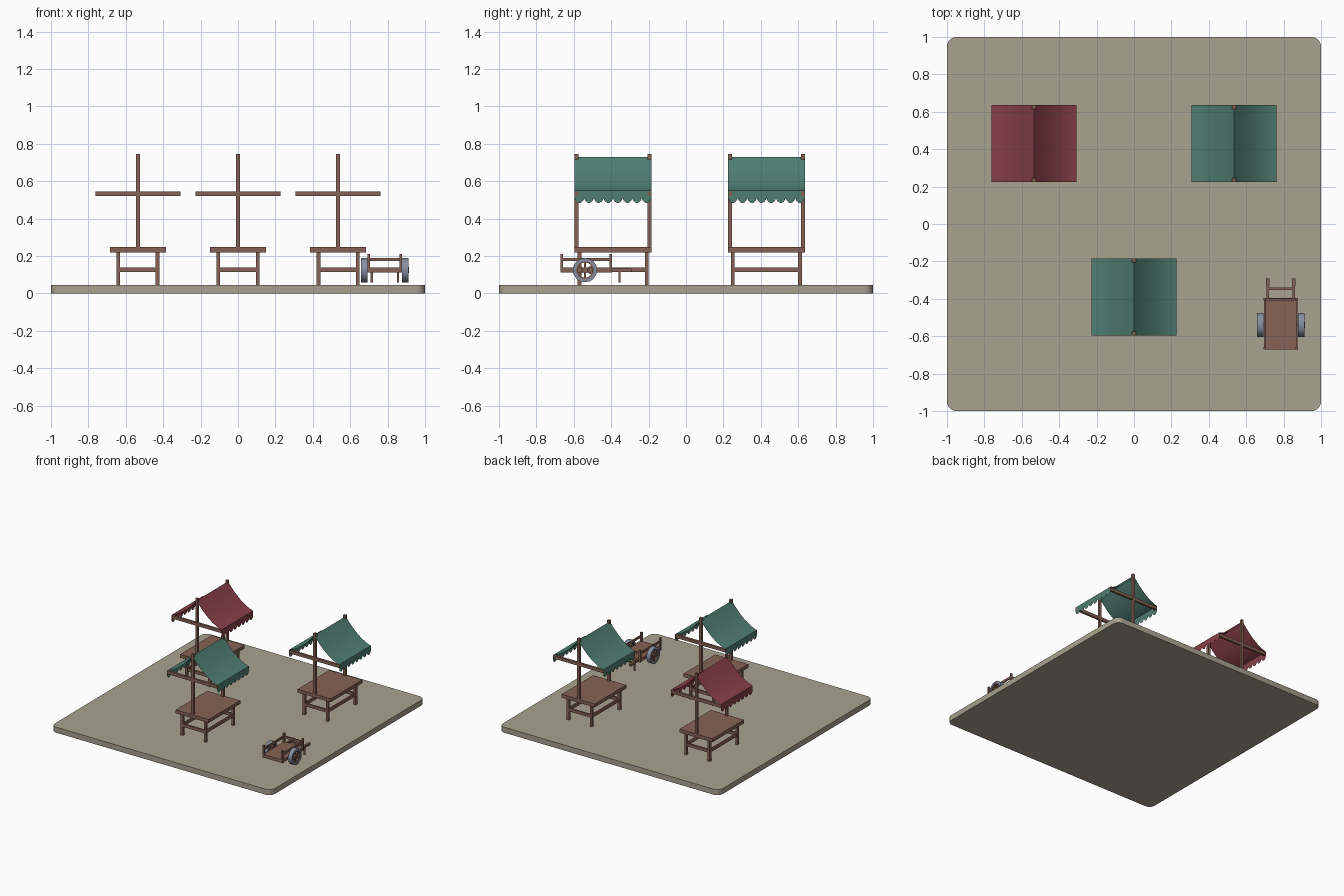
import bpy, bmesh, math
from mathutils import Matrix, Vector

if "Cube" in bpy.data.objects:
    bpy.data.objects.remove(bpy.data.objects["Cube"])


def material(name, rgb):
    m = bpy.data.materials.new(name)
    m.diffuse_color = (*rgb, 1)
    m.use_nodes = True
    m.node_tree.nodes["Principled BSDF"].inputs["Base Color"].default_value = m.diffuse_color
    return m


STONE = material("stone", (0.40, 0.36, 0.28))
WOOD = material("wood", (0.24, 0.125, 0.092))
GREEN = material("green_cloth", (0.08, 0.21, 0.17))
RED = material("red_cloth", (0.25, 0.05, 0.065))
IRON = material("iron", (0.24, 0.27, 0.35))


def finish(name, bm, mat, smooth=False):
    bmesh.ops.recalc_face_normals(bm, faces=bm.faces)
    me = bpy.data.meshes.new(name)
    bm.to_mesh(me)
    bm.free()
    me.materials.append(mat)
    ob = bpy.data.objects.new(name, me)
    bpy.context.collection.objects.link(ob)
    if smooth:
        bpy.context.view_layer.objects.active = ob
        ob.select_set(True)
        bpy.ops.object.shade_smooth_by_angle(angle=math.radians(35))
        ob.select_set(False)
    return ob


def box(name, x, y, z, mat=WOOD):
    """Box from (min, max) pairs."""
    bm = bmesh.new()
    bmesh.ops.create_cube(bm, size=1)
    for v in bm.verts:
        v.co = [(a + b) / 2 + c * (b - a) for (a, b), c in zip((x, y, z), v.co)]
    return finish(name, bm, mat)


def bar(name, c, s):
    """Box from centre and size."""
    return box(name, *[(a - b / 2, a + b / 2) for a, b in zip(c, s)])


def grid(bm, rows):
    vs = [[bm.verts.new(p) for p in r] for r in rows]
    for a, b in zip(vs, vs[1:]):
        for i in range(len(a) - 1):
            bm.faces.new((a[i], a[i + 1], b[i + 1], b[i]))


def awning(cx, cy, mat):
    half, w, n, steps = 0.205, 0.228, 8, 64
    for side, label in ((-1, "left"), (1, "right")):
        # sagging cloth slope
        bm = bmesh.new()
        rows = []
        for i in range(13):
            t = i / 12
            z = 0.73 - 0.18 * t - 0.12 * t * (1 - t)
            rows.append([(cx + side * w * t, cy + s * half, z) for s in (-1, 1)])
        grid(bm, rows)
        bmesh.ops.recalc_face_normals(bm, faces=bm.faces)
        if sum(f.normal.z for f in bm.faces) < 0:
            bmesh.ops.reverse_faces(bm, faces=bm.faces)
        me_ob = finish("awning_" + label, bm, mat, True)
        if me_ob.data.polygons[0].normal.z < 0:
            me_ob.data.flip_normals()
        # scalloped valance
        bm = bmesh.new()
        top, low = [], []
        for i in range(steps + 1):
            u = i / steps
            y = cy - half + 2 * half * u
            drop = abs(math.sin(math.pi * n * u)) ** 0.7
            top.append((cx + side * w, y, 0.55))
            low.append((cx + side * w, y, 0.508 - 0.024 * drop))
        grid(bm, [top, low])
        ob = finish("valance_" + label, bm, mat)
        if ob.data.polygons[0].normal.x * side < 0:
            ob.data.flip_normals()


def stall(cx, cy, mat):
    box("table_top", (cx - .15, cx + .15), (cy - .205, cy + .205), (.22, .248))
    for sx in (-1, 1):
        for sy in (-1, 1):
            bar("table_leg", (cx + sx * .105, cy + sy * .18, .1325), (.02, .02, .175))
        bar("side_stretcher", (cx + sx * .105, cy, .127), (.014, .36, .024))
    for sy in (-1, 1):
        bar("end_stretcher", (cx, cy + sy * .18, .127), (.21, .014, .024))
        bar("awning_post", (cx, cy + sy * .195, .4825), (.02, .02, .525))
        bar("awning_crossbar", (cx, cy + sy * .194, .533), (.456, .018, .025))
    awning(cx, cy, mat)


def tube(name, x0, x1, y, z, profile, mat, seg=16):
    """Ring or disc about an x axis; profile = (outer, inner) radii."""
    bm = bmesh.new()
    ro, ri = profile
    loop = [(x0, ro), (x1, ro), (x1, ri), (x0, ri)]
    vs = []
    for k in range(seg):
        a = 2 * math.pi * k / seg
        vs.append([bm.verts.new((x, y + r * math.cos(a), z + r * math.sin(a))) for x, r in loop])
    for k in range(seg):
        a, b = vs[k], vs[(k + 1) % seg]
        for i in range(4):
            j = (i + 1) % 4
            bm.faces.new((a[i], a[j], b[j], b[i]))
    return finish(name, bm, mat, True)


def wheel(cx, y, z):
    tube("wheel_tyre", cx - .017, cx + .017, y, z, (.065, .048), IRON)
    tube("wheel_rim", cx - .012, cx + .012, y, z, (.05, .041), WOOD)
    tube("wheel_hub", cx - .018, cx + .018, y, z, (.017, .002), WOOD, 10)
    for k in range(3):
        bm = bmesh.new()
        bmesh.ops.create_cube(bm, size=1)
        bmesh.ops.scale(bm, vec=(.012, .09, .010), verts=bm.verts)
        bmesh.ops.transform(bm, verts=bm.verts, matrix=Matrix.Translation(
            Vector((cx, y, z))) @ Matrix.Rotation(k * math.pi / 3 + math.pi / 2, 4, 'X'))
        finish("wheel_spokes", bm, WOOD)


# paved ground with rounded corners
bm = bmesh.new()
bmesh.ops.create_cube(bm, size=2)
for v in bm.verts:
    v.co.z = 0.045 if v.co.z > 0 else 0
upright = [e for e in bm.edges if abs(e.verts[0].co.z - e.verts[1].co.z) > .01]
bmesh.ops.bevel(bm, geom=upright, offset=.05, segments=5, profile=.5, affect='EDGES')
finish("ground_slab", bm, STONE, True)

# market stalls
stall(-0.535, 0.43, RED)
stall(0.535, 0.43, GREEN)
stall(0.0, -0.39, GREEN)

# hand cart
CX = 0.785
box("cart_deck", (CX - .088, CX + .088), (-.67, -.395), (.112, .138))
bar("cart_axle", (CX, -.54, .122), (.25, .014, .014))
for s in (-1, 1):
    x = CX + s * .085
    for y in (-.665, -.403):
        bar("cart_corner_post", (x, y, .162), (.014, .014, .1))
    bar("cart_side_rail", (x, -.534, .182), (.01, .262, .018))
    bar("cart_handle", (CX + s * .07, -.36, .124), (.013, .12, .018))
    bar("cart_grip", (CX + s * .07, -.312, .124), (.018, .04, .018))
    bar("cart_prop_leg", (CX + s * .07, -.355, .09), (.011, .011, .06))
    wheel(CX + s * .11, -.54, .125)
bar("cart_end_rail", (CX, -.403, .182), (.17, .01, .018))
bar("cart_handle_crossbar", (CX, -.346, .124), (.14, .012, .012))
